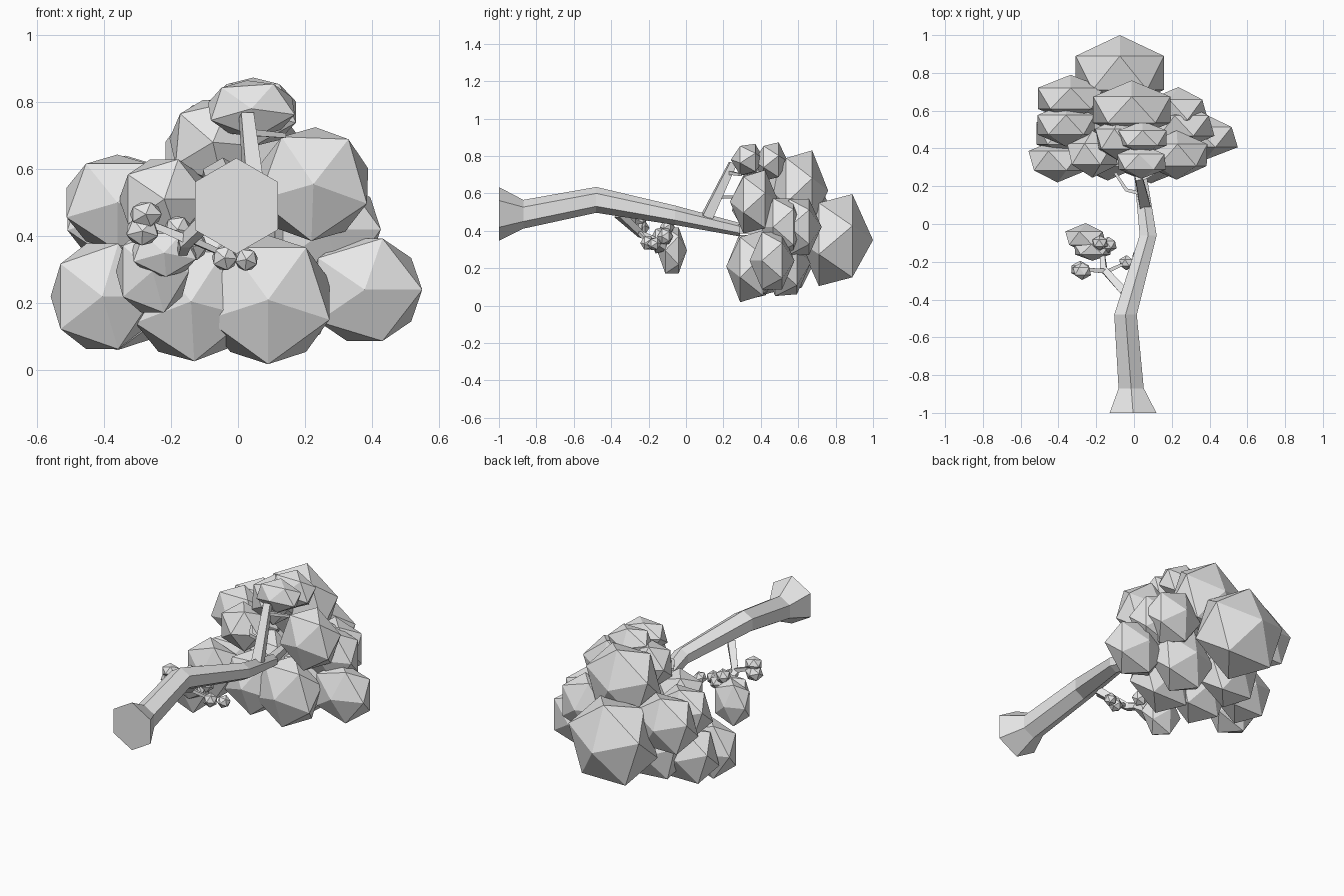
import bpy, bmesh, math
from mathutils import Matrix, Vector

cube = bpy.data.objects.get("Cube")
if cube:
    bpy.data.objects.remove(cube, do_unlink=True)

grey = bpy.data.materials.new("plain grey")
grey.use_nodes = True
tone = (0.8, 0.8, 0.8, 1)
grey.diffuse_color = tone
grey.node_tree.nodes["Principled BSDF"].inputs["Base Color"].default_value = tone


def finish(name, bm):
    bmesh.ops.recalc_face_normals(bm, faces=bm.faces)
    mesh = bpy.data.meshes.new(name)
    bm.to_mesh(mesh)
    bm.free()
    mesh.materials.append(grey)
    bpy.context.collection.objects.link(bpy.data.objects.new(name, mesh))


def limb(name, path, sides=4):
    """Tapered tube through (x, y, z, radius) points, capped at both ends."""
    bm = bmesh.new()
    rings = []
    pts = [Vector(p[:3]) for p in path]
    for i, p in enumerate(path):
        axis = pts[min(i + 1, len(pts) - 1)] - pts[max(i - 1, 0)]
        if sides == 6:              # the trunk keeps upright sections
            axis = Vector((0, 1, 0))
        axis.normalize()
        u = axis.cross(Vector((0, 0, 1))).normalized()
        v = u.cross(axis)
        ring = []
        for k in range(sides):
            a = math.tau * k / sides + (math.pi / 2 if sides == 6 else math.pi / 4)
            ring.append(bm.verts.new(pts[i] + (u * math.cos(a) + v * math.sin(a)) * p[3]))
        rings.append(ring)
    for a, b in zip(rings, rings[1:]):
        for k in range(sides):
            n = (k + 1) % sides
            bm.faces.new((a[k], a[n], b[n], b[k]))
    bm.faces.new(rings[0])
    bm.faces.new(rings[-1])
    finish(name, bm)


def leaves(name, x, y, z, wide, deep, roll, tall=None):
    """Faceted clump, flattened along the trunk direction."""
    bm = bmesh.new()
    bmesh.ops.create_icosphere(bm, subdivisions=1, radius=1)
    turn = Matrix.Rotation(math.radians(roll), 4, "Y") @ Matrix.Rotation(math.pi / 2, 4, "X")
    size = Matrix.Diagonal((wide, deep, tall or wide, 1))
    bmesh.ops.transform(bm, matrix=Matrix.Translation((x, y, z)) @ size @ turn, verts=bm.verts)
    finish(name, bm)


# Trunk with flared foot
limb("trunk", [(-0.005, -1, 0.49, 0.143), (-0.015, -0.87, 0.488, 0.077),
               (-0.045, -0.48, 0.565, 0.069), (0.075, -0.06, 0.483, 0.052),
               (0.03, 0.29, 0.405, 0.036)], 6)

# Branches
limb("upper_branch", [(0.055, 0.11, 0.47, 0.04), (0.025, 0.25, 0.76, 0.027)])
limb("upper_right_twig", [(0.03, 0.23, 0.71, 0.014), (0.14, 0.29, 0.70, 0.01)])
limb("upper_left_twig", [(0.04, 0.16, 0.58, 0.014), (-0.04, 0.18, 0.58, 0.013),
                         (-0.1, 0.27, 0.58, 0.01)])
limb("crown_branch", [(0.03, 0.27, 0.41, 0.034), (-0.03, 0.55, 0.4, 0.02)])
limb("low_branch", [(-0.05, -0.36, 0.49, 0.03), (-0.16, -0.24, 0.38, 0.024),
                    (-0.17, -0.13, 0.34, 0.016)])
limb("low_left_twig", [(-0.15, -0.25, 0.39, 0.018), (-0.27, -0.24, 0.44, 0.012)])
limb("low_right_twig", [(-0.14, -0.25, 0.39, 0.014), (-0.03, -0.2, 0.34, 0.01)])

# Crown clumps
leaves("crown_tip", -0.075, 0.8, 0.35, 0.275, 0.2, 18)
leaves("crown_top", -0.012, 0.605, 0.615, 0.24, 0.155, 18)
leaves("crown_right_front", 0.225, 0.365, 0.555, 0.19, 0.13, 20)
leaves("crown_bottom_front", 0.09, 0.35, 0.21, 0.215, 0.135, 18)
leaves("crown_right_bottom", 0.378, 0.46, 0.24, 0.192, 0.12, 0, 0.18)
leaves("crown_left_bottom", -0.405, 0.335, 0.22, 0.172, 0.115, 0, 0.185)
leaves("crown_left_bottom_back", -0.36, 0.48, 0.225, 0.185, 0.13, 18)
leaves("crown_bottom_left", -0.14, 0.365, 0.205, 0.2, 0.135, 15)
leaves("crown_left", -0.335, 0.665, 0.47, 0.205, 0.125, 18, 0.19)
leaves("crown_left_middle", -0.36, 0.525, 0.5, 0.178, 0.115, 18, 0.16)
leaves("crown_left_front", -0.22, 0.37, 0.51, 0.15, 0.125, 0, 0.14)
leaves("crown_right_middle", 0.265, 0.52, 0.42, 0.18, 0.12, 0)
leaves("crown_right_back", 0.235, 0.605, 0.42, 0.175, 0.12, 0)
leaves("crown_top_front", 0.04, 0.33, 0.78, 0.148, 0.09, 12, 0.095)
leaves("crown_top_middle", 0.045, 0.455, 0.77, 0.15, 0.09, 18, 0.115)
leaves("crown_top_left", -0.075, 0.45, 0.68, 0.145, 0.12, 5)
leaves("crown_bottom_back", 0.11, 0.535, 0.225, 0.2, 0.13, 5)
leaves("crown_bottom_back_left", -0.2, 0.56, 0.24, 0.19, 0.13, 22)

# Clumps on the low branch
leaves("low_clump_large", -0.255, -0.075, 0.295, 0.122, 0.08, 0, 0.145)
leaves("low_clump_middle", -0.22, -0.135, 0.35, 0.11, 0.06, 15, 0.08)
leaves("low_clump_left_top", -0.275, -0.25, 0.465, 0.053, 0.047, 0, 0.042)
leaves("low_clump_left", -0.285, -0.24, 0.415, 0.055, 0.045, 20, 0.048)
leaves("low_clump_small", -0.18, -0.1, 0.42, 0.045, 0.04, 10)
leaves("low_clump_inner", -0.135, -0.11, 0.37, 0.048, 0.043, 0)
leaves("low_clump_right", -0.04, -0.205, 0.335, 0.042, 0.04, 5)
leaves("low_clump_far_right", 0.025, -0.17, 0.33, 0.038, 0.038, 25)
